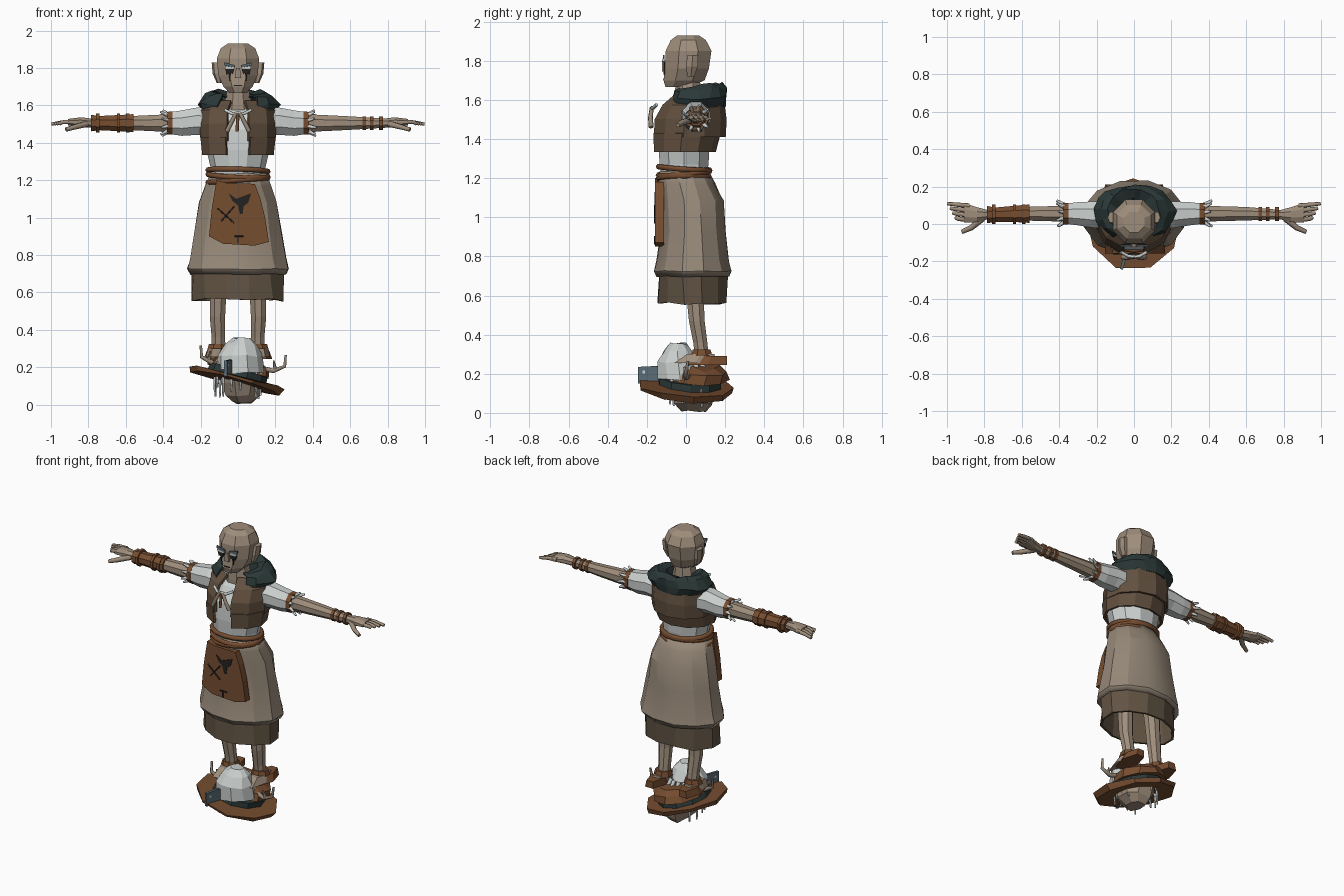
import bpy, bmesh, random
from math import sin, cos, pi, radians
from mathutils import Matrix, Vector

random.seed(4)
cube = bpy.data.objects.get("Cube")
if cube:
    bpy.data.objects.remove(cube, do_unlink=True)


def material(name, *rgb):
    lin = [((c / 255 + 0.055) / 1.055) ** 2.4 for c in rgb] + [1]
    m = bpy.data.materials.new(name)
    m.use_nodes = True
    m.diffuse_color = lin
    bsdf = m.node_tree.nodes["Principled BSDF"]
    bsdf.inputs["Base Color"].default_value = lin
    bsdf.inputs["Roughness"].default_value = 0.9
    return m


SKIN = material("skin", 158, 141, 123)
LINEN = material("beige linen", 150, 136, 120)
VEST = material("dark brown cloth", 98, 80, 63)
LEATHER = material("brown leather", 118, 77, 48)
WHITE = material("off white", 203, 208, 206)
TEAL = material("dark teal cloth", 44, 58, 57)
UNDER = material("brown underskirt", 97, 83, 67)
STEEL = material("blue steel", 90, 108, 118)
INK = material("black ink", 36, 34, 33)


def finish(name, bm, mat, thick=0):
    bmesh.ops.recalc_face_normals(bm, faces=bm.faces)
    me = bpy.data.meshes.new(name)
    bm.to_mesh(me)
    bm.free()
    me.materials.append(mat)
    ob = bpy.data.objects.new(name, me)
    bpy.context.collection.objects.link(ob)
    if thick:
        mod = ob.modifiers.new("thickness", 'SOLIDIFY')
        mod.thickness = thick
        mod.offset = 0
    return ob


def loft(name, sections, mat, n=8, axis='z', gap=0, caps=True, thick=0, jitter=0, s=1, tilt=0):
    """Rings (position, centre a, centre b, radius a, radius b); gap opens the front."""
    bm = bmesh.new()
    rings = []
    for p, ca, cb, ra, rb in sections:
        ring = []
        for i in range(n):
            if gap:
                a, k = -pi / 2 + gap + i * (2 * pi - 2 * gap) / (n - 1), 1
            else:
                a, k = -pi / 2 + pi / n + i * 2 * pi / n, 1 / cos(pi / n)
            u, v = ca + ra * k * cos(a), cb + rb * k * sin(a)
            co = Vector((u, v, p + tilt * v) if axis == 'z' else (s * p, u, v))
            co += Vector([random.uniform(-jitter, jitter) for _ in range(3)])
            ring.append(bm.verts.new(co))
        rings.append(ring)
    for r, q in zip(rings, rings[1:]):
        for i in range(n - 1 if gap else n):
            j = (i + 1) % n
            bm.faces.new((r[i], r[j], q[j], q[i]))
    if caps and not gap:
        bm.faces.new(rings[0])
        bm.faces.new(rings[-1])
    return finish(name, bm, mat, thick)


def tube(name, pts, r, mat, taper=1, cyclic=False):
    cu = bpy.data.curves.new(name, 'CURVE')
    cu.dimensions = '3D'
    cu.bevel_depth, cu.bevel_resolution, cu.use_fill_caps = r, 1, True
    sp = cu.splines.new('POLY')
    sp.points.add(len(pts) - 1)
    for i, (p, co) in enumerate(zip(sp.points, pts)):
        p.co = (*co, 1)
        p.radius = 1 + (taper - 1) * i / (len(pts) - 1)
    sp.use_cyclic_u = cyclic
    cu.materials.append(mat)
    ob = bpy.data.objects.new(name, cu)
    bpy.context.collection.objects.link(ob)
    bpy.ops.object.select_all(action='DESELECT')
    ob.select_set(True)
    bpy.context.view_layer.objects.active = ob
    bpy.ops.object.convert(target='MESH')


def plate(name, pts, y, depth, mat, matrix=Matrix()):
    """Outline in x and z, extruded back along y."""
    bm = bmesh.new()
    f = bm.faces.new([bm.verts.new((x, y, z)) for x, z in pts])
    ext = bmesh.ops.extrude_face_region(bm, geom=[f])
    moved = [v for v in ext["geom"] if isinstance(v, bmesh.types.BMVert)]
    bmesh.ops.translate(bm, verts=moved, vec=(0, depth, 0))
    bm.transform(matrix)
    return finish(name, bm, mat)


# Head, face and neck
loft("head", [(1.665, 0, -.045, .045, .06), (1.70, 0, -.01, .078, .105), (1.76, 0, .005, .105, .112),
              (1.85, 0, .013, .113, .117), (1.905, 0, .012, .092, .09), (1.93, 0, .01, .055, .055)], SKIN)
loft("neck", [(1.53, 0, .02, .10, .08), (1.60, 0, .01, .075, .07), (1.72, 0, .01, .05, .06)], SKIN)
plate("nose", [(-.01, 1.80), (.01, 1.80), (.018, 1.745), (-.018, 1.745)], -.122, .03, SKIN)
plate("mouth", [(-.025, 1.71), (.025, 1.71), (.02, 1.704), (-.02, 1.704)], -.117, .009, INK)
for s in (1, -1):
    side = "left" if s > 0 else "right"
    loft(side + "_ear", [(1.72, s * .10, .025, .012, .018), (1.77, s * .115, .03, .018, .03),
                         (1.83, s * .12, .035, .018, .028)], SKIN, n=6)
    plate(side + "_brow", [(s * .015, 1.815), (s * .075, 1.83), (s * .075, 1.815), (s * .015, 1.803)],
          -.118, .009, STEEL)
    plate(side + "_eye", [(s * .018, 1.803), (s * .07, 1.812), (s * .068, 1.795), (s * .022, 1.793)],
          -.119, .009, WHITE)
    plate(side + "_eye_paint", [(s * .02, 1.793), (s * .068, 1.793), (s * .06, 1.765), (s * .05, 1.772),
                                (s * .044, 1.73), (s * .037, 1.772), (s * .028, 1.768)], -.116, .009, INK)

# Shirt, vest and hooded collar
loft("shirt", [(1.20, 0, -.01, .14, .115), (1.27, 0, -.01, .14, .125), (1.36, 0, -.01, .16, .13),
               (1.47, 0, 0, .165, .135), (1.56, 0, .03, .15, .11), (1.60, 0, .04, .09, .07)], WHITE, n=10)
loft("lower_vest", [(1.335, 0, -.01, .185, .155), (1.43, 0, .0, .195, .17)], VEST, n=11, gap=.33, thick=.015)
loft("upper_vest", [(1.41, 0, .015, .195, .18), (1.50, 0, .02, .20, .18), (1.57, 0, .035, .195, .155),
                    (1.62, 0, .05, .13, .11)], VEST, n=11, gap=.28, thick=.016)
loft("hood_collar", [(1.555, 0, .055, .185, .14), (1.60, 0, .06, .215, .15), (1.645, 0, .06, .18, .14),
                     (1.665, 0, .065, .14, .125), (1.64, 0, .05, .09, .085), (1.58, 0, .05, .08, .075)],
     TEAL, n=15, gap=.55, jitter=.011, thick=.01, tilt=.08)
for s in (1, -1):
    tube("chest_tie", [(s * .07, -.15, 1.575), (s * .03, -.172, 1.555), (0, -.175, 1.56)], .009, WHITE)
    tube("hanging_tie", [(s * .01, -.175, 1.56), (s * .035, -.182, 1.51), (s * .06, -.178, 1.46)],
         .011, LINEN, taper=1.2)
tube("centre_tie", [(0, -.175, 1.56), (-.005, -.18, 1.46)], .009, LEATHER)

# Belt cords
for k, (z, slope) in enumerate(((1.20, .012), (1.225, -.012), (1.25, .01))):
    ring = [(.16 * cos(a), -.01 + .13 * sin(a), z + slope * cos(a + k))
            for a in [i * pi / 8 for i in range(16)]]
    tube("belt_cord", ring, .015, LEATHER, cyclic=True)

# Skirts and apron
skirt = loft("skirt", [(1.235, 0, -.01, .145, .12), (1.17, 0, .005, .17, .135), (1.08, 0, .03, .20, .155),
                       (.93, 0, .035, .225, .16), (.78, 0, .035, .25, .18), (.725, 0, .035, .265, .192),
                       (.70, 0, .035, .25, .178)], LINEN, n=12, caps=False, thick=.012, jitter=.004)
bpy.ops.object.select_all(action='DESELECT')
skirt.select_set(True)
bpy.context.view_layer.objects.active = skirt
bpy.ops.object.shade_smooth_by_angle(angle=radians(25))
loft("underskirt", [(.80, 0, .035, .225, .155), (.70, 0, .035, .235, .165), (.56, 0, .033, .24, .168)],
     UNDER, n=12, caps=False, thick=.014, jitter=.008)
lean = Matrix.Translation((0, -.135, 1.2)) @ Matrix.Rotation(-.07, 4, 'X') @ Matrix.Translation((0, .135, -1.2))
lean = Matrix.Translation((0, 0, 0)) @ lean
plate("apron", [(-.115, 1.20), (-.06, 1.185), (.09, 1.18), (.12, 1.10), (.145, 1.0), (.165, .87),
                (.09, .85), (-.08, .86), (-.155, .90), (-.14, 1.05)], -.158, .045, LEATHER)
plate("apron_tear", [(-.05, 1.13), (-.01, 1.10), (.03, 1.115), (.07, 1.13), (.055, 1.08), (.03, 1.06),
                     (.025, 1.02), (.01, 1.02), (0, 1.065), (-.03, 1.09)], -.162, .006, INK)
for a, b in (((-.11, 1.05), (-.02, .97)), ((-.09, .98), (-.02, 1.06)), ((-.02, .90), (.03, .90)), ((0, .90), (0, .86))):
    tube("apron_stitch", [(a[0], -.160, a[1]), (b[0], -.160, b[1])], .004, INK)

# Arms, legs and feet
for s in (1, -1):
    side = "left" if s > 0 else "right"
    loft(side + "_sleeve", [(.14, .05, 1.51, .075, .075), (.22, .05, 1.515, .07, .073),
                            (.30, .055, 1.505, .062, .068), (.355, .055, 1.505, .055, .06)],
         WHITE, axis='x', s=s)
    loft(side + "_sleeve_band", [(.35, .055, 1.505, .058, .062), (.38, .055, 1.505, .056, .06)],
         LEATHER, axis='x', s=s)
    for i in range(9):
        a = i * 2 * pi / 9
        c, d = cos(a), sin(a)
        x = random.uniform(.40, .42)
        tube("torn_cuff", [(s * .37, .055 + .045 * c, 1.505 + .045 * d),
                           (s * x, .055 + .072 * c, 1.505 + .07 * d)], .013, WHITE, taper=.45)
    loft(side + "_forearm", [(.34, .055, 1.505, .042, .048), (.46, .055, 1.505, .04, .043),
                             (.60, .055, 1.505, .036, .036), (.80, .05, 1.505, .024, .024)],
         SKIN, axis='x', s=s)
    loft(side + "_palm", [(.78, .05, 1.505, .024, .024), (.84, .05, 1.51, .04, .026),
                          (.91, .06, 1.51, .053, .017)], SKIN, axis='x', s=s)
    for i in range(4):
        y = .022 + .025 * i
        end = .955 + .014 * i
        tube(side + "_finger", [(s * .88, y, 1.512), (s * .94, y + .006, 1.51), (s * end, y + .012, 1.50)],
             .0135, SKIN, taper=.7)
    tube(side + "_thumb", [(s * .81, .03, 1.50), (s * .87, -.02, 1.485), (s * .92, -.042, 1.47)],
         .018, SKIN, taper=.65)
    loft(side + "_leg", [(.30, s * .105, .08, .038, .035), (.36, s * .105, .073, .036, .036),
                         (.47, s * .11, .055, .041, .04), (.62, s * .105, .045, .044, .045),
                         (.85, s * .10, .04, .065, .06)], SKIN)
    loft(side + "_ankle_cuff", [(.29, s * .11, .08, .055, .055), (.325, s * .11, .08, .045, .045)], LEATHER)
    loft(side + "_foot", [(.255, s * .12, .05, .045, .11), (.30, s * .115, .075, .04, .07)], SKIN, n=6)
    loft(side + "_sandal", [(.245, s * .125, .11, .05, .10), (.29, s * .12, .13, .04, .08)], LEATHER, n=6)

# Wrist wear: bracer on one arm, cord bands on the other
loft("right_bracer", [(.56, .055, 1.505, .049, .048), (.60, .055, 1.505, .046, .045),
                      (.74, .05, 1.505, .038, .038), (.785, .05, 1.505, .046, .044)], LEATHER, axis='x', s=-1)
for x in (.58, .63, .74):
    loft("bracer_strap", [(x, .053, 1.505, .052, .05), (x + .018, .053, 1.505, .052, .05)],
         LEATHER, axis='x', s=-1)
for x in (.665, .705, .755):
    loft("left_wrist_band", [(x, .053, 1.505, .037, .036), (x + .02, .053, 1.505, .037, .036)],
         LEATHER, axis='x')

# Carved head below the feet
loft("base_head", [(.01, .02, .04, .05, .06), (.045, .03, .04, .09, .095), (.12, .02, .03, .11, .12),
                   (.22, .01, .02, .11, .12)], SKIN, jitter=.008)
loft("base_hair", [(.17, .01, -.03, .12, .11), (.26, .01, -.04, .115, .10), (.32, .015, -.04, .085, .075),
                   (.355, .02, -.04, .04, .035)], WHITE, n=10, jitter=.006)
for i in range(16):
    a = i * pi / 8 + .1
    c, d = cos(a), sin(a)
    low = random.uniform(.02, .12)
    tube("hair_strand", [(.09 * c, -.01 + .10 * d, .27), (.125 * c, .01 + .135 * d, .19),
                         (.125 * c, .02 + .13 * d, low)], .014, WHITE, taper=.35)

# Tilted hat around the carved head
tip = Matrix.Translation((-.01, 0, .13)) @ Matrix.Rotation(.26, 4, 'Y') @ Matrix.Rotation(-.06, 4, 'X')
brim = loft("hat_brim", [(-.012, 0, 0, .235, .225), (.015, 0, 0, .245, .235)], LEATHER, n=9, jitter=.008)
band = loft("hat_band", [(.01, 0, .02, .155, .16), (.055, 0, .02, .15, .155)], TEAL, n=10)
crown = loft("hat_crown", [(.05, 0, .06, .155, .15), (.10, 0, .07, .145, .125), (.125, 0, .07, .11, .09)],
             LEATHER, n=9, jitter=.01)
for ob in (brim, band, crown):
    ob.data.transform(tip)
turn = Matrix.Translation((-.05, -.18, .19)) @ Matrix.Rotation(radians(75), 4, 'Z')
plate("steel_blade", [(-.065, -.04), (.06, -.05), (.07, .03), (.03, .05), (-.065, .045)],
      -.008, .016, STEEL, turn)
plate("blade_hole", [(-.042, .012), (-.028, .012), (-.028, .026), (-.042, .026)], -.010, .02, WHITE, turn)

# Antlers
for s, lift in ((1, 0), (-1, .05)):
    k = 1 if s > 0 else .78
    tube("antler", [(s * .10, .02, .20), (s * .19 * k, .0, .18 + lift), (s * .25 * k, .0, .205 + lift),
                    (s * .255 * k, .01, .265 + lift)], .017, LINEN, taper=.4)
    tube("antler_prong", [(s * .20 * k, .0, .185 + lift), (s * .19 * k, -.01, .235 + lift)],
         .011, LINEN, taper=.4)
